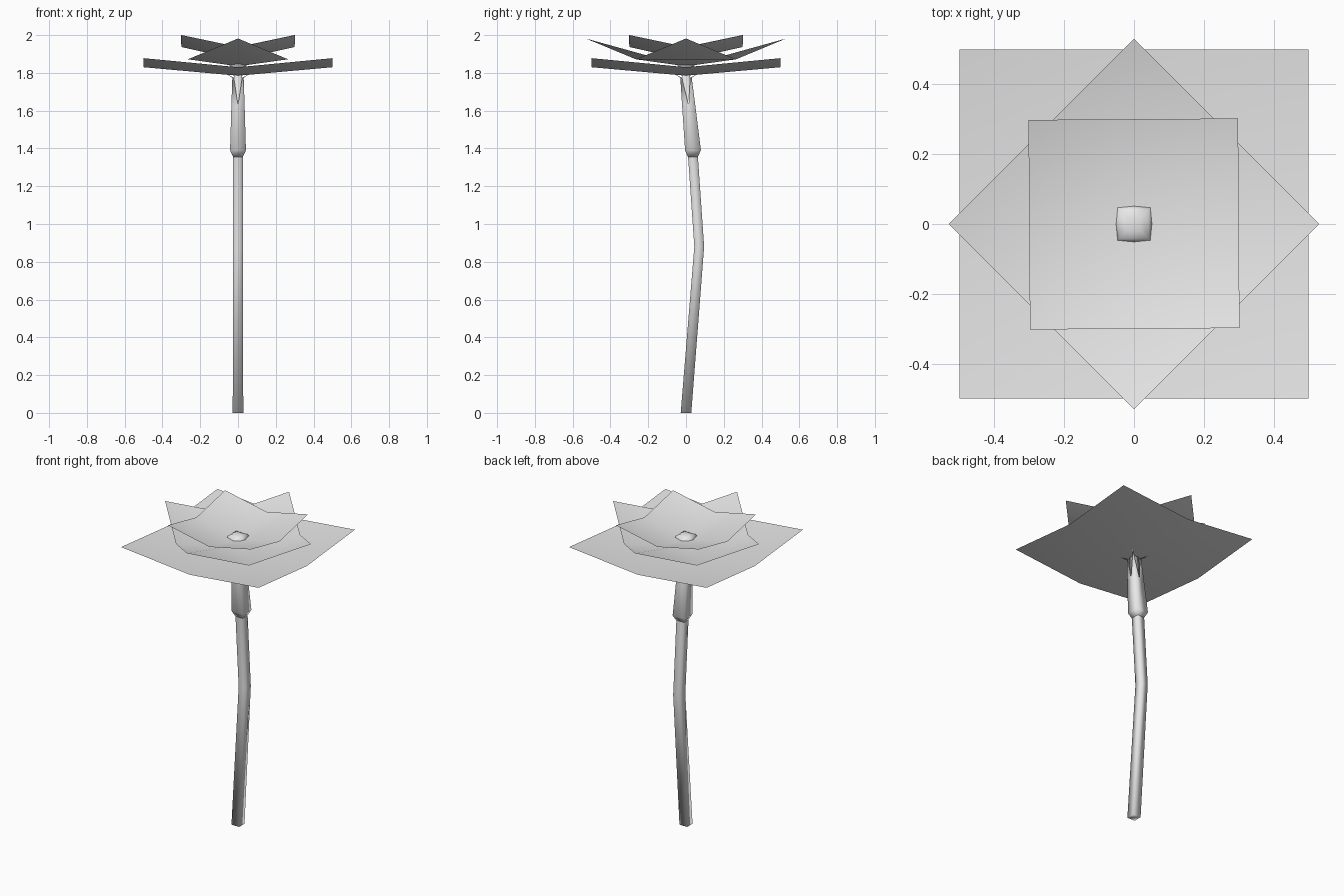
import bpy, bmesh, math
from mathutils import Vector, Matrix

cube = bpy.data.objects.get("Cube")
if cube:
    bpy.data.objects.remove(cube, do_unlink=True)

grey = bpy.data.materials.new("light_grey")
grey.use_nodes = True
colour = (0.8, 0.8, 0.8, 1)
grey.diffuse_color = colour
for node in grey.node_tree.nodes:
    if node.type == 'BSDF_PRINCIPLED':
        node.inputs["Base Color"].default_value = colour

SIGNS = [(-1, -1), (1, -1), (1, 1), (-1, 1)]


def finish(name, bm):
    """Turn a bmesh into a smooth grey object."""
    mesh = bpy.data.meshes.new(name)
    bm.to_mesh(mesh)
    bm.free()
    for p in mesh.polygons:
        p.use_smooth = True
    mesh.materials.append(grey)
    obj = bpy.data.objects.new(name, mesh)
    bpy.context.collection.objects.link(obj)
    return obj


def petal_layer(name, half, centre_z, mid_z, corner_z, turn):
    """Square sheet of four quads, bent up towards its corners."""
    bm = bmesh.new()
    bmesh.ops.create_grid(bm, x_segments=2, y_segments=2, size=half)
    heights = [centre_z, mid_z, corner_z]
    for v in bm.verts:
        v.co.z = heights[round(abs(v.co.x / half)) + round(abs(v.co.y / half))]
    bm.transform(Matrix.Rotation(math.radians(turn), 4, 'Z'))
    return finish(name, bm)


def square_loft(name, rings, cap_start=True, cap_end=True):
    """Four-sided tube through rings of (y, z, half width)."""
    bm = bmesh.new()
    loops = [[bm.verts.new((sx * r, y + sy * r, z)) for sx, sy in SIGNS]
             for y, z, r in rings]
    for a, b in zip(loops, loops[1:]):
        for i in range(4):
            j = (i + 1) % 4
            bm.faces.new((a[i], a[j], b[j], b[i]))
    if cap_start:
        bm.faces.new(loops[0][::-1])
    if cap_end:
        bm.faces.new(loops[-1])
    return finish(name, bm)


# Flower: three stacked sheets, the middle one turned as a diamond
petal_layer("lower_petals", 0.5, 1.785, 1.83, 1.878, 0)
petal_layer("middle_petals", 0.375, 1.835, 1.872, 1.982, 45)
petal_layer("upper_petals", 0.3, 1.87, 1.937, 2.0, 0.4)

# Bent stem running up inside the calyx
square_loft("stem", [(0, 0, 0.028), (0.07, 0.88, 0.026),
                     (0.036, 1.37, 0.026), (0, 1.79, 0.02)])

# Rounded flower centre
square_loft("flower_centre", [(0, 1.79, 0.025), (0, 1.84, 0.045),
                              (0, 1.88, 0.052), (0, 1.9, 0.042),
                              (0, 1.91, 0.02)])

# Calyx sleeve around the stem top
square_loft("calyx", [(0.036, 1.355, 0.026), (0.037, 1.39, 0.042),
                      (0.014, 1.63, 0.035)], cap_end=False)

# Four sepals rising from the sleeve corners, tips curling outwards
bm = bmesh.new()
for sx, sy in SIGNS:
    base_y, r, t = 0.014, 0.035, 0.03
    left = bm.verts.new((sx * r, base_y, 1.63))
    corner = bm.verts.new((sx * r, base_y + sy * r, 1.63))
    right = bm.verts.new((0, base_y + sy * r, 1.63))
    top_left = bm.verts.new((sx * t, sy * 0.022, 1.775))
    top = bm.verts.new((sx * t, sy * t, 1.775))
    top_right = bm.verts.new((sx * 0.022, sy * t, 1.775))
    tip = bm.verts.new((sx * 0.065, sy * 0.065, 1.796))
    faces = [(left, corner, top, top_left), (corner, right, top_right, top),
             (top_left, top, tip), (top, top_right, tip)]
    for f in faces:
        bm.faces.new(f if sx * sy < 0 else f[::-1])
bmesh.ops.recalc_face_normals(bm, faces=bm.faces)
for f in bm.faces:
    c = f.calc_center_median()
    if f.normal.dot(Vector((c.x, c.y - 0.005, 0))) < 0:
        f.normal_flip()
finish("sepals", bm)
